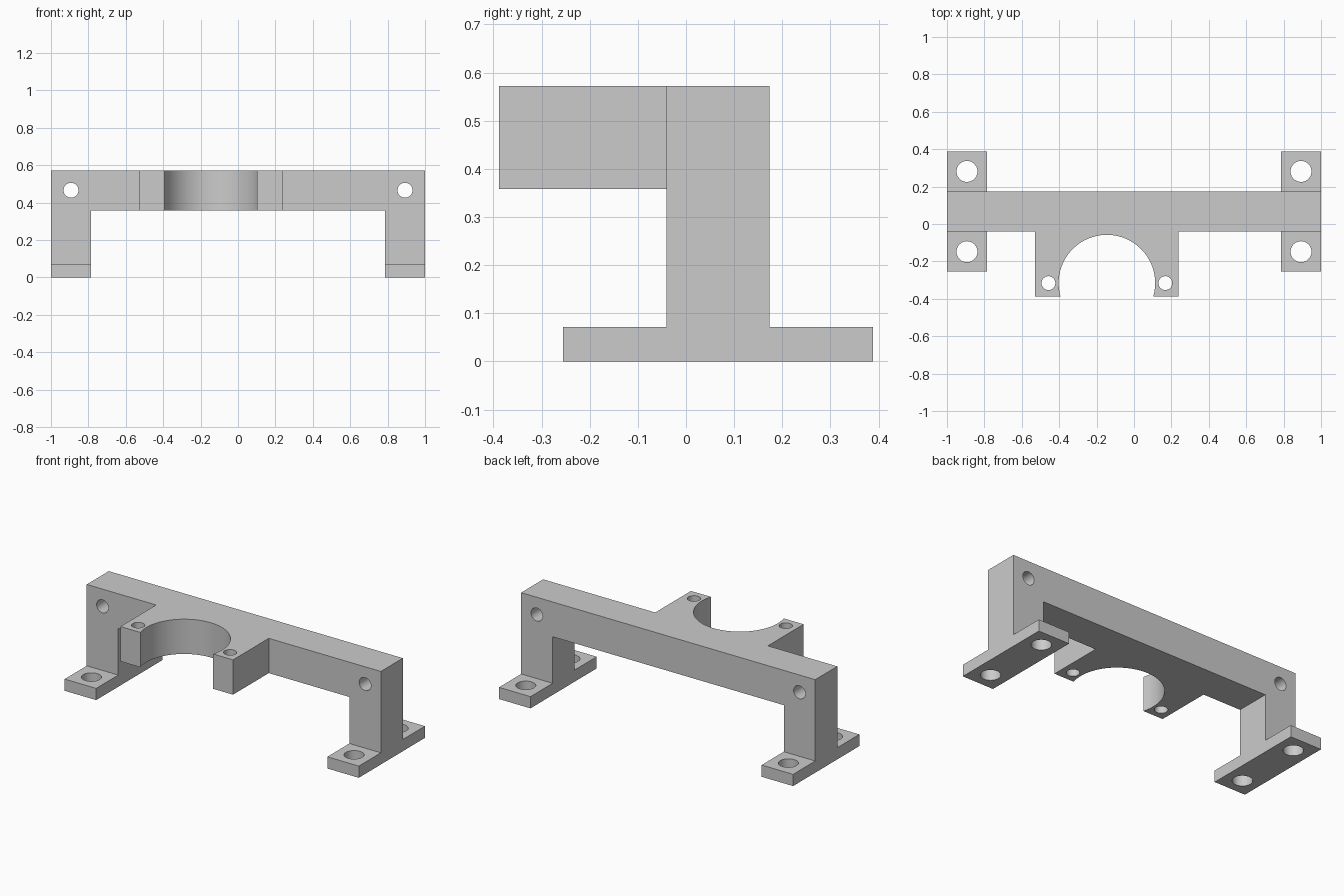
import bpy, bmesh, math
from mathutils import Matrix, Vector

if "Cube" in bpy.data.objects:
    bpy.data.objects.remove(bpy.data.objects["Cube"])

grey = bpy.data.materials.new("light_grey")
grey.diffuse_color = (0.6, 0.6, 0.6, 1)
grey.use_nodes = True
grey.node_tree.nodes["Principled BSDF"].inputs["Base Color"].default_value = grey.diffuse_color


def prism(name, outline, vector):
    """Extrude a closed 3D outline along a vector."""
    bm = bmesh.new()
    face = bm.faces.new([bm.verts.new(p) for p in outline])
    ext = bmesh.ops.extrude_face_region(bm, geom=[face])
    moved = [g for g in ext["geom"] if isinstance(g, bmesh.types.BMVert)]
    bmesh.ops.translate(bm, verts=moved, vec=Vector(vector))
    bmesh.ops.recalc_face_normals(bm, faces=bm.faces)
    return make_object(name, bm)


def make_object(name, bm):
    mesh = bpy.data.meshes.new(name)
    bm.to_mesh(mesh)
    bm.free()
    mesh.materials.append(grey)
    obj = bpy.data.objects.new(name, mesh)
    bpy.context.collection.objects.link(obj)
    return obj


def box(name, x0, x1, y0, y1, z0, z1):
    return prism(name, [(x0, y0, z0), (x1, y0, z0), (x1, y1, z0), (x0, y1, z0)],
                 (0, 0, z1 - z0))


def cylinder(name, centre, radius, depth, along_y=False, sides=48):
    bm = bmesh.new()
    turn = Matrix.Rotation(math.pi / 2, 4, 'X') if along_y else Matrix()
    bmesh.ops.create_cone(bm, cap_ends=True, segments=sides, radius1=radius,
                          radius2=radius, depth=depth,
                          matrix=Matrix.Translation(centre) @ turn)
    return make_object(name, bm)


def combine(target, tool, operation):
    """Apply a boolean and remove the tool object."""
    mod = target.modifiers.new(operation, 'BOOLEAN')
    mod.operation, mod.solver, mod.object = operation, 'EXACT', tool
    bpy.context.view_layer.objects.active = target
    bpy.ops.object.modifier_apply(modifier=mod.name)
    bpy.data.objects.remove(tool)


FRONT, BACK = -0.041, 0.173     # bar depth
UNDER, TOP = 0.358, 0.572       # bar height
LEG = 0.786                     # inner face of the legs
CX, CY = -0.145, -0.316         # centre of the round cradle

# Bridge: crossbar with two legs, one profile
bracket = prism("mounting_bracket", [(x, FRONT, z) for x, z in (
    (-1, 0), (-LEG, 0), (-LEG, UNDER), (LEG, UNDER),
    (LEG, 0), (1, 0), (1, TOP), (-1, TOP))], (0, BACK - FRONT, 0))

# Feet and front cradle block
for s in (-1, 1):
    xs = sorted((s * LEG, s))
    combine(bracket, box("foot", *xs, -0.255, 0.388, 0, 0.072), 'UNION')
combine(bracket, box("cradle", CX - 0.383, CX + 0.383, -0.388, FRONT, UNDER, TOP), 'UNION')

# Round cradle opening
combine(bracket, cylinder("cradle_cut", (CX, CY, 0.465), 0.258, 0.5, sides=96), 'DIFFERENCE')

# Screw holes in cradle tips, feet and upper corners
for s in (-1, 1):
    holes = [((CX + s * 0.3125, CY, 0.465), 0.037, 0.5, False),
             ((s * 0.893, 0.281, 0.036), 0.056, 0.2, False),
             ((s * 0.893, -0.148, 0.036), 0.056, 0.2, False),
             ((s * 0.893, 0.066, 0.466), 0.04, 0.5, True)]
    for centre, radius, depth, along_y in holes:
        combine(bracket, cylinder("hole_cut", centre, radius, depth, along_y), 'DIFFERENCE')

# Merge coplanar faces, then smooth only the round walls
bm = bmesh.new()
bm.from_mesh(bracket.data)
bmesh.ops.remove_doubles(bm, verts=bm.verts, dist=0.0001)
bmesh.ops.dissolve_limit(bm, angle_limit=math.radians(0.5), verts=bm.verts, edges=bm.edges)
bmesh.ops.triangulate(bm, faces=[f for f in bm.faces if len(f.verts) > 4])
bm.to_mesh(bracket.data)
bm.free()
bpy.ops.object.select_all(action='DESELECT')
bracket.select_set(True)
bpy.context.view_layer.objects.active = bracket
bpy.ops.object.shade_smooth_by_angle(angle=math.radians(30))
